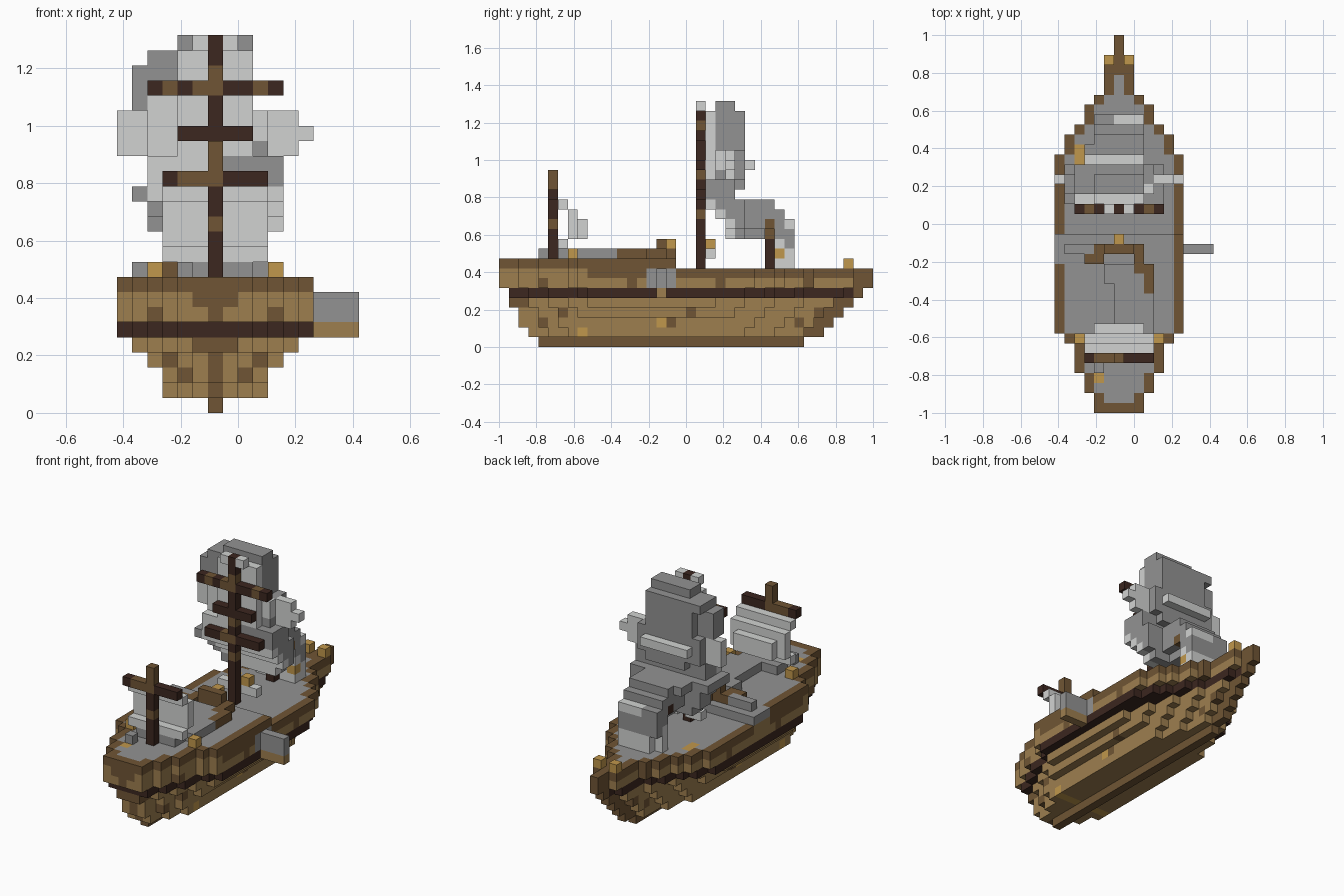
import bpy
import bmesh
from mathutils import Vector

if "Cube" in bpy.data.objects:
    bpy.data.objects.remove(bpy.data.objects["Cube"], do_unlink=True)

VOXEL = 2 / 38
MID = 6  # column of the keel and the masts


def make_material(name, red, green, blue):
    material = bpy.data.materials.new(name)
    material.use_nodes = True
    colour = (red, green, blue, 1)
    material.diffuse_color = colour
    material.node_tree.nodes["Principled BSDF"].inputs["Base Color"].default_value = colour
    return material


PALETTE = [
    make_material("brown wood", .16, .091, .035),
    make_material("tan wood", .34, .21, .078),
    make_material("dark wood", .045, .02, .014),
    make_material("gold wood", .53, .31, .072),
    make_material("grey cloth", .29, .29, .29),
    make_material("light cloth", .64, .65, .64),
]
BROWN, TAN, DARK, GOLD, GREY, LIGHT = range(len(PALETTE))


def fill(cells, colour, columns, rows, layers):
    """Fill a block of cells; each range is a number or an inclusive pair."""
    spans = [(s, s) if isinstance(s, int) else s for s in (columns, rows, layers)]
    for i in range(spans[0][0], spans[0][1] + 1):
        for j in range(spans[1][0], spans[1][1] + 1):
            for k in range(spans[2][0], spans[2][1] + 1):
                cells[i, j, k] = colour


def build(name, cells):
    """Turn a set of coloured cells into one mesh of its exposed faces."""
    bm = bmesh.new()
    corners = {}

    def corner(point):
        key = tuple(round(c) for c in point)
        if key not in corners:
            corners[key] = bm.verts.new(((key[0] - 8) * VOXEL, (key[1] - 19) * VOXEL, key[2] * VOXEL))
        return corners[key]

    for cell, colour in cells.items():
        centre = Vector(cell) + Vector((.5, .5, .5))
        for axis in range(3):
            for sign in (-1, 1):
                normal = Vector((0, 0, 0))
                normal[axis] = sign
                if tuple(round(c) for c in Vector(cell) + normal) in cells:
                    continue
                side = Vector((0, 0, 0))
                side[(axis + 1) % 3] = 1
                up = normal.cross(side)
                ring = [centre + (normal + side * a + up * b) / 2
                        for a, b in ((-1, -1), (1, -1), (1, 1), (-1, 1))]
                face = bm.faces.new([corner(p) for p in ring])
                face.material_index = colour
    mesh = bpy.data.meshes.new(name)
    bm.to_mesh(mesh)
    bm.free()
    for material in PALETTE:
        mesh.materials.append(material)
    bpy.context.collection.objects.link(bpy.data.objects.new(name, mesh))


# Hull: upper layers follow the deck outline, lower ones taper slowly to the keel
STERN_CURVE = [2, 2, 3, 3, 4, 4, 4, 5]
BOW_CURVE = [0, 0, 1, 1, 1, 1, 2, 3, 3, 4, 5, 5]
LAYER_CAP = [0, 3, 3, 4, 5, 6, 6, 6, 6]
LAYER_START = [4, 3, 2, 2, 1, 1, 0, 0, 0]
LAYER_END = [30, 32, 33, 34, 35, 36, 37, 37, 17]


def half_width(row, layer):
    if not LAYER_START[layer] <= row <= LAYER_END[layer]:
        return -1
    from_stern = row - LAYER_START[layer]
    from_bow = (37 if layer == 8 else LAYER_END[layer]) - row
    if layer < 5:
        return min(from_stern // 2 + 1, (from_bow + 1) // 3, LAYER_CAP[layer])
    stern = STERN_CURVE[from_stern] if from_stern < len(STERN_CURVE) else MID
    bow = BOW_CURVE[from_bow] if from_bow < len(BOW_CURVE) else MID
    return min(stern, bow)


def hull_colour(column, row, layer):
    offset = abs(column - MID)
    top = 8 if row < 18 else 7
    if layer == top:
        ahead, behind = half_width(row + 1, 7), half_width(row - 1, 7)
        inside = offset < min(half_width(row, 7), ahead + 1, behind + 1) and 0 < row < 34
        return GREY if inside or 15 <= row <= 17 and column < MID else BROWN
    if layer == 5:
        return BROWN if row == 36 else DARK
    if layer == 0 or offset == 0 and (row < 4 or row > 30):
        return BROWN
    if row < 4 and offset == 1 and layer in (4, 7):
        return BROWN
    if (row, layer) in ((16, 2), (8, 1)):
        return GOLD
    if layer == 7 and 9 <= row < 15:
        return BROWN
    if layer == 6 and row % 9 == 4 or layer in (2, 3) and (row * 5 + layer * 3) % 13 == 0:
        return BROWN
    return TAN


hull = {}
for layer in range(len(LAYER_CAP)):
    for row in range(38):
        half = half_width(row, layer)
        for column in range(MID - half, MID + half + 1):
            hull[column, row, layer] = hull_colour(column, row, layer)
fill(hull, GREY, 12, (15, 17), (6, 7))
fill(hull, GOLD, 4, 3, 8)
fill(hull, GOLD, 2, (25, 26), 7)
build("hull", hull)

# Side platform
platform = {}
fill(platform, GREY, (13, 15), 16, (6, 7))
fill(platform, TAN, (13, 15), 16, 5)
build("side_platform", platform)

# Deck fittings
fittings = {}
fill(fittings, GREY, (6, 9), (8, 14), 9)
fill(fittings, GREY, (4, 8), (6, 7), 9)
fill(fittings, GREY, 5, (13, 14), 9)
fill(fittings, GREY, (1, 3), 16, 9)
fill(fittings, GREY, 4, 4, 9)
fill(fittings, BROWN, (4, 8), 16, 9)
fill(fittings, BROWN, (3, 4), 15, 9)
fill(fittings, BROWN, 8, (14, 15), 9)
fill(fittings, BROWN, 9, (12, 14), 9)
fill(fittings, BROWN, (5, 7), 16, 10)
fill(fittings, BROWN, 6, 17, 9)
fill(fittings, GOLD, 6, 17, 10)
for column in (2, 10):
    fill(fittings, GOLD, column, 7, 9)
for column in (5, 7):
    fill(fittings, GOLD, column, 35, 8)
for columns in ((4, 5), (7, 8)):
    fill(fittings, LIGHT, columns, 21, 9)
fill(fittings, GOLD, 7, 21, 10)
build("deck_fittings", fittings)


def mast(name, row, bottom, top, yards, brown_layers):
    """A post with yards given as (layer, half width, brown offsets)."""
    cells = {}
    fill(cells, DARK, MID, row, (bottom, top))
    for layer in brown_layers:
        cells[MID, row, layer] = BROWN
    for layer, half, offsets in yards:
        fill(cells, DARK, (MID - half, MID + half), row, layer)
        for offset in offsets:
            cells[MID + offset, row, layer] = BROWN
    build(name, cells)


mast("main_mast", 20, 8, 24, [(21, 4, (-3, -1, 0, 3)), (18, 2, ()), (15, 3, (-1, 0))], (13, 17, 22))
mast("stern_mast", 5, 9, 17, [(15, 3, (-2, -1, 0))], (12, 16, 17))
mast("bow_mast", 27, 8, 12, [(12, 2, (2, 0))], (11,))

# Stern sail, bulging back from its mast
sail = {}
for row, half, layers in ((6, 3, 14), (7, 3, (11, 13)), (8, 2, (11, 12)), (6, 3, 10)):
    fill(sail, LIGHT, (MID - half, MID + half), row, layers)
build("stern_sail", sail)

# Upper main sail, light at the front edge and grey behind
sail = {}
for layers, left, right, front, back in (
        ((23, 23), 2, 8, 22, 24), ((20, 22), 1, 8, 22, 23), ((20, 22), 3, 8, 24, 24),
        ((17, 19), 2, 9, 22, 24), ((16, 16), 2, 10, 21, 23), ((15, 15), 2, 10, 21, 23)):
    fill(sail, GREY, (left, right), (front, back), layers)
fill(sail, GREY, (4, 8), (22, 23), 24)
fill(sail, GREY, (4, 8), 24, 16)
fill(sail, LIGHT, (4, 8), 21, (17, 23))
fill(sail, LIGHT, (2, 3), 22, (17, 20))
fill(sail, LIGHT, (2, 5), 21, (15, 16))
fill(sail, LIGHT, 9, 22, (18, 19))
for columns in ((0, 1), (10, 11)):
    fill(sail, LIGHT, columns, 23, (17, 19))
fill(sail, LIGHT, (0, 12), 23, 18)
fill(sail, LIGHT, (3, 8), (24, 25), 18)
for column in (5, 7):
    fill(sail, LIGHT, column, 20, 24)
build("upper_main_sail", sail)

# Lower main sail
sail = {}
for layer, left, right, front in ((14, 1, 10, 21), (13, 2, 10, 22), (12, 2, 10, 23), (11, 3, 9, 23)):
    fill(sail, GREY, (left, right), (front, 24), layer)
    fill(sail, GREY, (left + 2, right - 2), (25, 26), layer)
    fill(sail, LIGHT, (left + 1, right), front, layer)
build("lower_main_sail", sail)

# Bow sail
sail = {}
fill(sail, GREY, (4, 8), 27, (13, 14))
fill(sail, GREY, (4, 8), 28, (11, 13))
fill(sail, GREY, (4, 8), 29, (10, 12))
fill(sail, LIGHT, (6, 8), 29, 12)
fill(sail, LIGHT, (4, 8), 28, (8, 10))
fill(sail, LIGHT, (5, 8), 29, (8, 9))
fill(sail, GOLD, 8, 28, 9)
build("bow_sail", sail)
